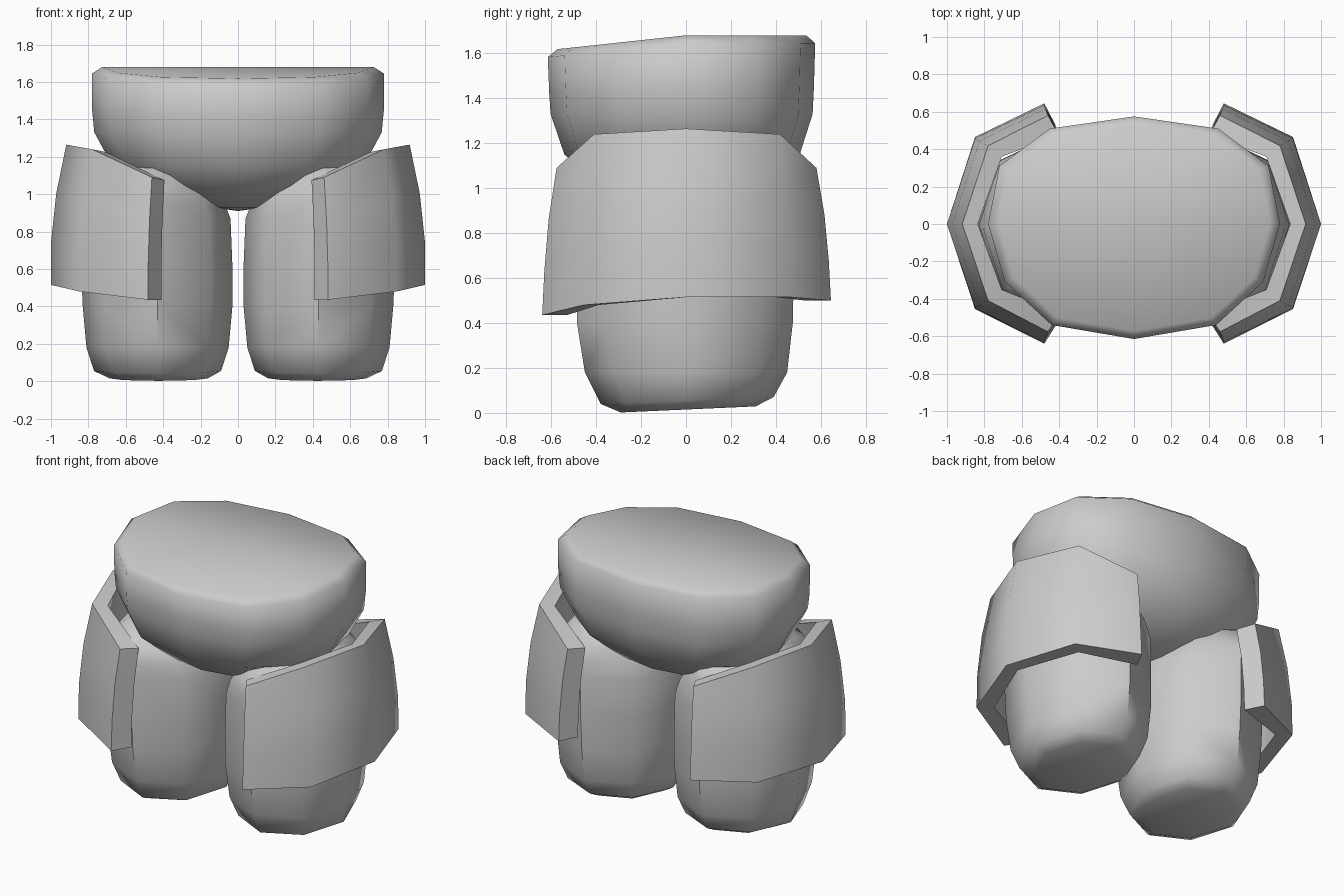
import bpy
import bmesh
from math import sin, cos, radians, tau

cube = bpy.data.objects.get("Cube")
if cube:
    bpy.data.objects.remove(cube, do_unlink=True)

grey = bpy.data.materials.new("plain grey")
grey.use_nodes = True
COLOUR = (0.6, 0.6, 0.6, 1)
grey.diffuse_color = COLOUR
grey.node_tree.nodes["Principled BSDF"].inputs["Base Color"].default_value = COLOUR


def finish(name, bm, angle):
    bmesh.ops.recalc_face_normals(bm, faces=bm.faces)
    mesh = bpy.data.meshes.new(name)
    bm.to_mesh(mesh)
    bm.free()
    mesh.materials.append(grey)
    ob = bpy.data.objects.new(name, mesh)
    bpy.context.collection.objects.link(ob)
    bpy.ops.object.select_all(action="DESELECT")
    ob.select_set(True)
    bpy.context.view_layer.objects.active = ob
    bpy.ops.object.shade_smooth_by_angle(angle=radians(angle))
    return ob


def bridge(bm, a, b):
    n = len(a)
    for i in range(n):
        j = (i + 1) % n
        bm.faces.new((a[i], a[j], b[j], b[i]))


def cap(bm, ring, centre):
    c = bm.verts.new(centre)
    for i in range(len(ring)):
        bm.faces.new((ring[i], ring[(i + 1) % len(ring)], c))


def loft(name, rings, low, high, angle):
    """Skin a stack of rings and close both ends."""
    bm = bmesh.new()
    loops = [[bm.verts.new(p) for p in ring] for ring in rings]
    for a, b in zip(loops, loops[1:]):
        bridge(bm, a, b)
    cap(bm, loops[0], low)
    cap(bm, loops[-1], high)
    return finish(name, bm, angle)


# Hips: twelve-sided bowl with a rim that dips towards the front
half = [(0, 0.575), (0.45, 0.51), (0.72, 0.31), (0.78, 0),
        (0.69, -0.31), (0.44, -0.54), (0, -0.615)]
outline = half + [(-x, y) for x, y in half[-2:0:-1]]
hip_rings = []
for z, sx, sy, dip in [(0.93, 0.18, 0.3, 0), (1.0, 0.55, 0.62, 0), (1.15, 0.86, 0.88, 0),
                       (1.33, 0.985, 0.98, 0), (1.45, 1, 0.99, 0.04),
                       (1.645, 1, 1, 0.1), (1.68, 0.93, 0.93, 0.1)]:
    hip_rings.append([(x * sx, y * sy, z + dip * min(0, y)) for x, y in outline])
loft("hips", hip_rings, (0, 0, 0.91), (0, 0, 1.68), 60)

# Legs: eight-sided rounded columns with slightly tilted soles
# Each level is height, inner x, outer x, front y, back y, tilt
LEVELS = [(0.015, 0.16, 0.69, -0.29, 0.31, 0.045), (0.055, 0.09, 0.77, -0.38, 0.39, 0.04),
          (0.18, 0.05, 0.81, -0.45, 0.45, 0), (0.4, 0.03, 0.83, -0.485, 0.475, 0),
          (0.62, 0.03, 0.84, -0.49, 0.48, 0), (0.87, 0.04, 0.83, -0.49, 0.48, 0),
          (0.97, 0.08, 0.81, -0.49, 0.47, 0), (1.1, 0.18, 0.74, -0.47, 0.45, 0),
          (1.18, 0.3, 0.6, -0.3, 0.3, 0)]
for side, word in ((1, "left"), (-1, "right")):
    leg_rings = []
    for z, xi, xo, yf, yb, tilt in LEVELS:
        ring = []
        for k in range(8):
            a = tau * k / 8
            x = (xi + xo) / 2 + (xo - xi) / 2 * cos(a)
            y = (yf + yb) / 2 + (yb - yf) / 2 * sin(a)
            ring.append((side * x, y, z + tilt * y))
        leg_rings.append(ring)
    loft(word + "_leg", leg_rings, (side * 0.42, 0, 0.015), (side * 0.45, 0, 1.19), 50)

# Thigh guards: thick wrapped plates, five columns wide
# Columns run front to back as x, y at the hem
COLUMNS = [(0.48, -0.64), (0.85, -0.455), (1.0, 0), (0.85, 0.465), (0.48, 0.645)]
INNER = [(0.41, -0.53), (0.77, -0.39), (0.91, 0), (0.77, 0.4), (0.42, 0.53)]
HEM = [0.435, 0.48, 0.515, 0.515, 0.5]
TOP = [1.09, 1.24, 1.265, 1.24, 1.09]
# Rows give the share of the height, then the taper in x and y
ROWS = [(0, 1, 1), (0.3, 1, 0.985), (0.65, 0.972, 0.955), (1, 0.918, 0.9)]
for side, word in ((1, "left"), (-1, "right")):
    guard_rings = []
    for t, sx, sy in ROWS:
        ring = []
        for cols in (COLUMNS, INNER):
            pts = []
            for (x, y), low, high in zip(cols, HEM, TOP):
                drop = 0.015 * t if cols is INNER else 0
                wide = sx if x > 0.6 else (1 + sx) / 2
                pts.append((side * x * wide, y * sy, low + (high - low) * t - drop))
            ring += pts if cols is COLUMNS else pts[::-1]
        guard_rings.append(ring)
    bm = bmesh.new()
    loops = [[bm.verts.new(p) for p in ring] for ring in guard_rings]
    for a, b in zip(loops, loops[1:]):
        bridge(bm, a, b)
    # Hem and top edge strips
    for loop in (loops[0], loops[-1]):
        for i in range(4):
            bm.faces.new((loop[i], loop[i + 1], loop[8 - i], loop[9 - i]))
    finish(word + "_thigh_guard", bm, 50)
